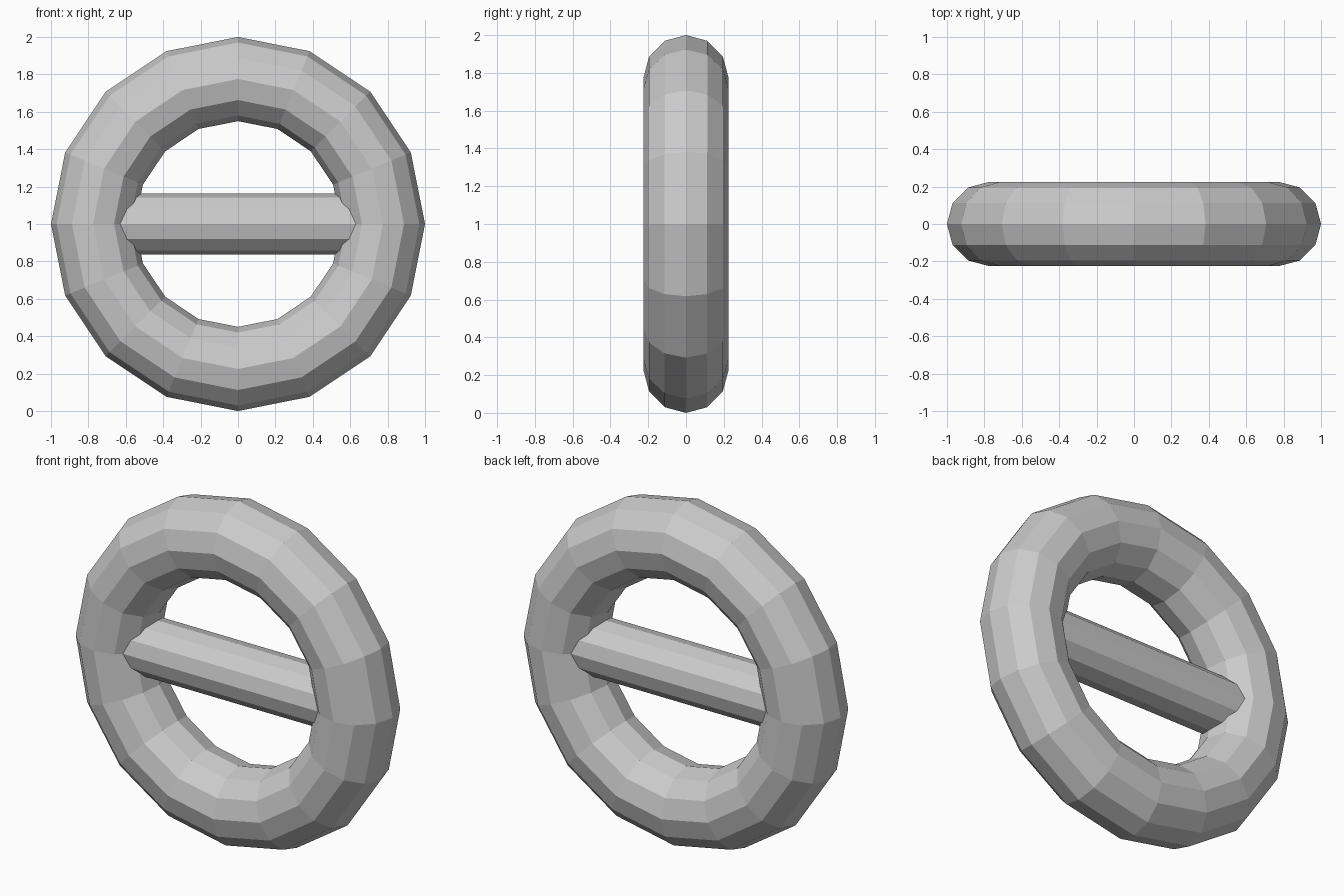
import bpy
from math import pi

if "Cube" in bpy.data.objects:
    bpy.data.objects.remove(bpy.data.objects["Cube"])

# Ring standing upright, facing the front
bpy.ops.mesh.primitive_torus_add(
    major_segments=16, minor_segments=12,
    major_radius=0.775, minor_radius=0.225,
    location=(0, 0, 1), rotation=(pi / 2, 0, 0))
bpy.context.object.name = "ring"
bpy.ops.object.shade_flat()

# Crossbar whose ends are buried in the ring
bpy.ops.mesh.primitive_cylinder_add(
    vertices=12, radius=0.163, depth=1.34,
    location=(0, 0, 1), rotation=(0, pi / 2, 0))
bpy.context.object.name = "crossbar"
bpy.ops.object.shade_flat()
